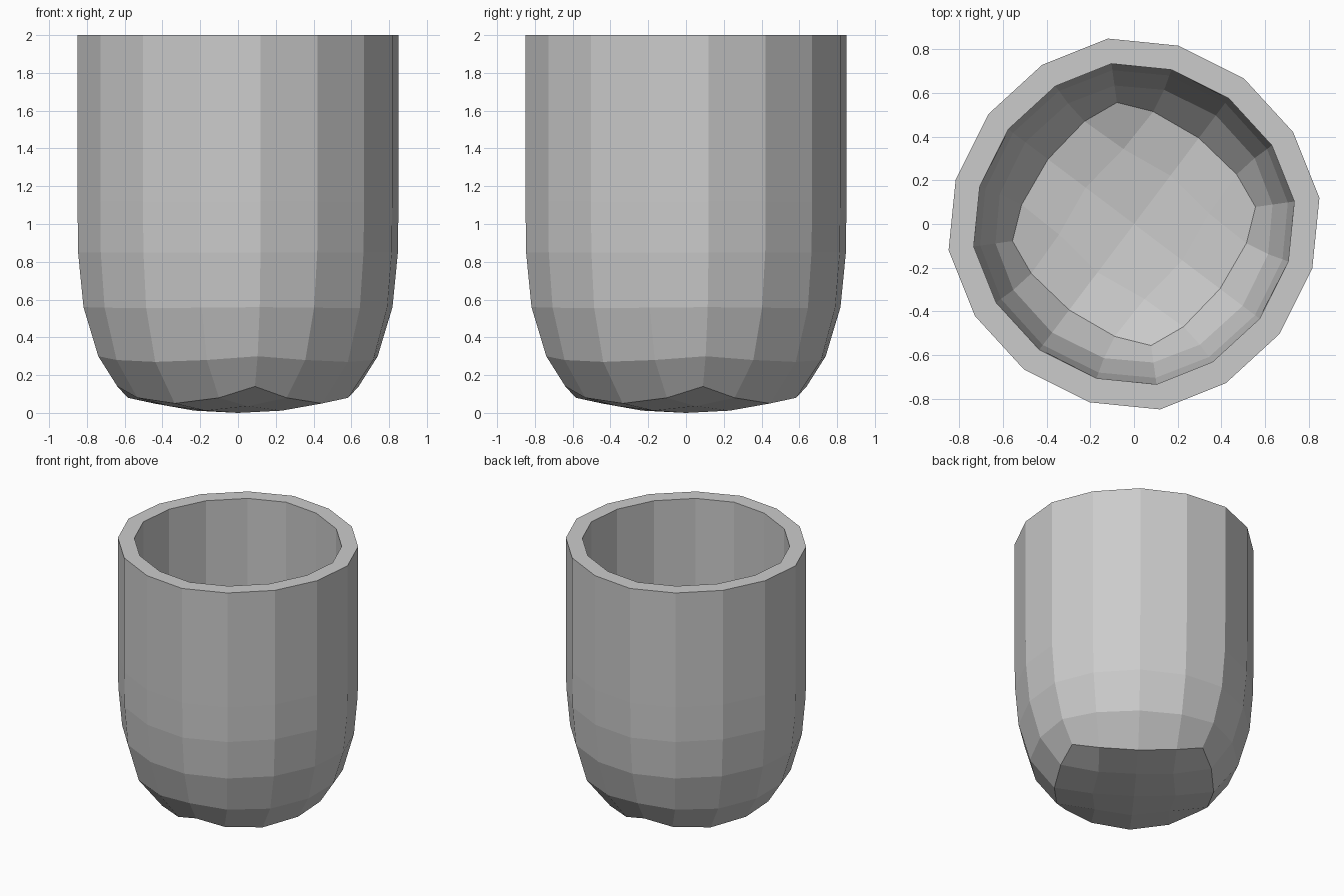
import bpy
import bmesh
from math import radians, sin, cos

if "Cube" in bpy.data.objects:
    bpy.data.objects.remove(bpy.data.objects["Cube"])

TWIST = 8      # degrees from +x to the first rounded corner
WALL = 0.113

bm = bmesh.new()


def vert(radius, angle, z):
    a = radians(angle + TWIST)
    return bm.verts.new((radius * cos(a), radius * sin(a), z))


def ring(corner, quarter, middle, offset):
    """16 points of a rounded square: (radius, z) at corner, quarter and middle."""
    verts = []
    for j in range(4):
        for (r, z), a in ((corner, 0), (quarter, offset), (middle, 45), (quarter, 90 - offset)):
            verts.append(vert(r, 90 * j + a, z))
    return verts


# Wall rings, from the edge of the base up to the rim
rings = [
    ring((0.645, 0.14), (0.592, 0.08), (0.557, 0.05), 17.8),
    ring((0.747, 0.30), (0.735, 0.28), (0.728, 0.27), 21),
    ring((0.826, 0.56), (0.813, 0.557), (0.808, 0.555), 21.7),
    ring((0.855, 0.85), (0.839, 0.85), (0.832, 0.85), 22),
]
for z in (1.12, 2.0):
    rings.append(ring((0.858, z), (0.842, z), (0.836, z), 22))
for low, high in zip(rings, rings[1:]):
    for i in range(16):
        k = (i + 1) % 16
        bm.faces.new((low[i], low[k], high[k], high[i]))

# Gently domed base: 4 x 4 quads inside the lowest ring
edge = rings[0]
inner = []
for j in range(4):
    inner += [vert(0.37, 90 * j, 0.036), vert(0.29, 90 * j + 45, 0.012)]
centre = bm.verts.new((0, 0, 0))
for j in range(4):
    e, n = 4 * j, 2 * j
    i0, i1, i2 = inner[n], inner[n + 1], inner[(n + 2) % 8]
    for quad in ((edge[e - 1], edge[e], edge[e + 1], i0),
                 (edge[e + 1], edge[e + 2], i1, i0),
                 (edge[e + 2], edge[e + 3], i2, i1),
                 (inner[n - 1], i0, i1, centre)):
        bm.faces.new(quad[::-1])

mesh = bpy.data.meshes.new("cup")
bm.to_mesh(mesh)
bm.free()
cup = bpy.data.objects.new("cup", mesh)
bpy.context.collection.objects.link(cup)

# Wall thickness, growing inward
solid = cup.modifiers.new("wall", 'SOLIDIFY')
solid.thickness = WALL
solid.offset = -1
solid.use_even_offset = True
